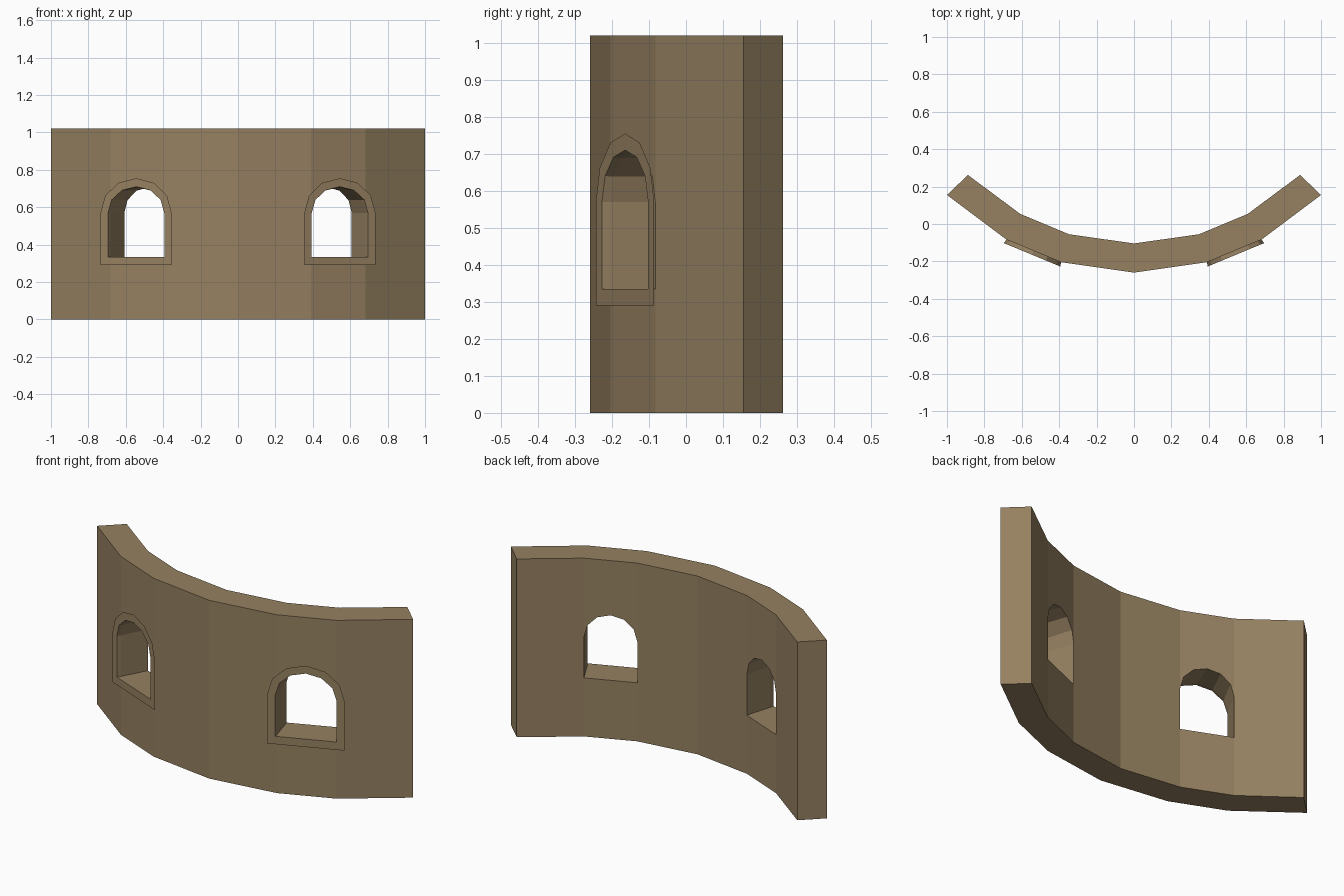
import bpy, bmesh, math
from mathutils import Vector

if "Cube" in bpy.data.objects:
    bpy.data.objects.remove(bpy.data.objects["Cube"])

HEIGHT = 1.02
SILL, SPRING = 0.335, 0.57          # window bottom and arch spring heights
OUTER = [(0, -0.26), (0.39, -0.204), (0.682, -0.083), (1.0, 0.155)]
INNER = [(0, -0.104), (0.347, -0.055), (0.608, 0.054), (0.888, 0.262)]
LEVELS = [0, SILL, SPRING, HEIGHT]

stone = bpy.data.materials.new("brown stone")
stone.diffuse_color = (0.305, 0.220, 0.120, 1)
stone.use_nodes = True
stone.node_tree.nodes["Principled BSDF"].inputs["Base Color"].default_value = stone.diffuse_color


def arch_loop(half, bottom, rise, n=6):
    """Arched window outline as (offset, z), from bottom left over the top."""
    pts = [(-half, bottom)]
    for i in range(n + 1):
        a = math.pi * (1 - i / n)
        pts.append((half * math.cos(a), SPRING + rise * math.sin(a)))
    return pts + [(half, bottom)]


def make_object(name, bm):
    """Turn the right half into an object mirrored across x = 0."""
    me = bpy.data.meshes.new(name)
    bm.to_mesh(me)
    bm.free()
    me.materials.append(stone)
    ob = bpy.data.objects.new(name, me)
    bpy.context.collection.objects.link(ob)
    mod = ob.modifiers.new("mirror", 'MIRROR')
    mod.use_clip = True
    mod.merge_threshold = 0.0005


def face(bm, pts):
    return bm.faces.new([bm.verts.new(p) for p in pts])


def on_panel(side, i, u, z):
    a, b = side[i], side[i + 1]
    return Vector((a[0] + (b[0] - a[0]) * u, a[1] + (b[1] - a[1]) * u, z))


# Curved wall: three flat panels per half, the middle one has the window
bm = bmesh.new()
hole = [(x + 0.5, z) for x, z in arch_loop(0.5, SILL, 0.137)]
for i in range(3):
    for side in (OUTER, INNER):
        if i == 1:
            face(bm, [on_panel(side, i, u, z) for u, z in
                      [(0, 0), (1, 0), (1, SILL), (0, SILL)]])
            face(bm, [on_panel(side, i, u, z) for u, z in
                      [(0, HEIGHT)] + hole[1:-1] + [(1, HEIGHT)]])
        else:
            face(bm, [on_panel(side, i, 0, z) for z in LEVELS] +
                     [on_panel(side, i, 1, z) for z in reversed(LEVELS)])
    for z in (0, HEIGHT):
        face(bm, [on_panel(OUTER, i, 0, z), on_panel(OUTER, i, 1, z),
                  on_panel(INNER, i, 1, z), on_panel(INNER, i, 0, z)])
# end of the wall
face(bm, [on_panel(OUTER, 2, 1, z) for z in LEVELS] +
         [on_panel(INNER, 2, 1, z) for z in reversed(LEVELS)])
# window reveal
for k in range(len(hole)):
    a, b = hole[k], hole[(k + 1) % len(hole)]
    face(bm, [on_panel(OUTER, 1, *a), on_panel(OUTER, 1, *b),
              on_panel(INNER, 1, *b), on_panel(INNER, 1, *a)])
bmesh.ops.remove_doubles(bm, verts=bm.verts, dist=0.0005)
bmesh.ops.recalc_face_normals(bm, faces=bm.faces)
top = max(bm.faces, key=lambda f: f.calc_center_median().z)
if top.normal.z < 0:
    bmesh.ops.reverse_faces(bm, faces=bm.faces)
make_object("curved_wall", bm)

# Window frame: thin flat surround held just off the wall, with an inner lip
bm = bmesh.new()
left, right = on_panel(OUTER, 1, 0, 0), on_panel(OUTER, 1, 1, 0)
along = (right - left).normalized()
out = Vector((along.y, -along.x, 0))
centre = (left + right) / 2 + out * 0.023


def on_frame(p):
    return centre + along * p[0] + Vector((0, 0, p[1]))


rim = [on_frame(p) for p in arch_loop(0.206, 0.29, 0.185)]
edge = [on_frame(p) for p in arch_loop(0.163, SILL, 0.14)]
back = [on_panel(OUTER, 1, *p) for p in hole]
n = len(rim)
for k in range(n):
    j = (k + 1) % n
    face(bm, [rim[k], rim[j], edge[j], edge[k]])
    face(bm, [edge[k], edge[j], back[j], back[k]])
bmesh.ops.remove_doubles(bm, verts=bm.verts, dist=0.0005)
bm.normal_update()
if bm.faces[:][0].normal.dot(out) < 0:
    bmesh.ops.reverse_faces(bm, faces=bm.faces)
make_object("window_frame", bm)
